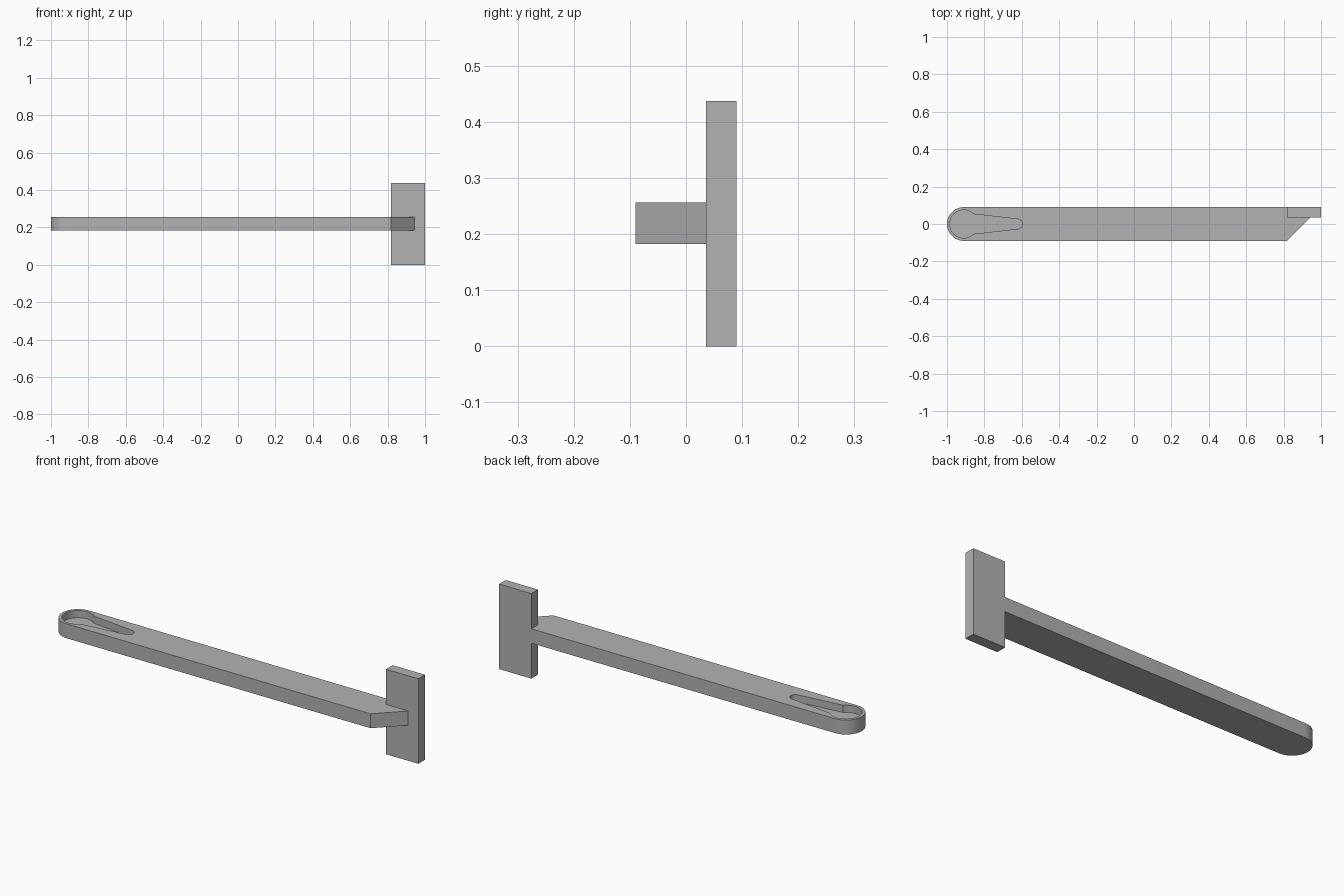
import bpy, bmesh
from math import cos, sin, radians

cube = bpy.data.objects.get("Cube")
if cube:
    bpy.data.objects.remove(cube)

grey = bpy.data.materials.new("mid grey")
grey.use_nodes = True
colour = (0.45, 0.45, 0.45, 1)
grey.diffuse_color = colour
grey.node_tree.nodes["Principled BSDF"].inputs["Base Color"].default_value = colour


def arc(cx, r, start, end, steps):
    """Points of an arc centred on the arm's long axis, angles in degrees."""
    angles = [radians(start + (end - start) * i / steps) for i in range(steps + 1)]
    return [(cx + r * cos(a), r * sin(a)) for a in angles]


def ring(bm, points, z):
    """Closed loop of vertices at height z."""
    return [bm.verts.new((x, y, z)) for x, y in points]


def walls(bm, lower, upper):
    for i in range(len(lower)):
        j = (i + 1) % len(lower)
        bm.faces.new((lower[i], lower[j], upper[j], upper[i]))


def loop_edges(bm, loop):
    return [bm.edges.get((v, loop[(i + 1) % len(loop)])) for i, v in enumerate(loop)]


def finish(bm, name):
    bmesh.ops.recalc_face_normals(bm, faces=bm.faces)
    mesh = bpy.data.meshes.new(name)
    bm.to_mesh(mesh)
    bm.free()
    mesh.materials.append(grey)
    obj = bpy.data.objects.new(name, mesh)
    bpy.context.collection.objects.link(obj)
    return obj


# Arm: rounded at one end, mitred against the plate at the other
BOTTOM, FLOOR, TOP = 0.182, 0.219, 0.256
HALF, END = 0.09, -0.91
PLATE_X, PLATE_Y = 0.817, 0.036
outline = arc(END, HALF, 90, 270, 32) + [
    (PLATE_X, -HALF), (0.943, PLATE_Y), (PLATE_X, PLATE_Y), (PLATE_X, HALF)]

# Keyhole pocket: large circle tapering to a small rounded tip
keyhole = arc(END, 0.075, 45, 315, 40) + arc(-0.622, 0.026, -85, 85, 16)

bm = bmesh.new()
low, high = ring(bm, outline, BOTTOM), ring(bm, outline, TOP)
floor, rim = ring(bm, keyhole, FLOOR), ring(bm, keyhole, TOP)
walls(bm, low, high)
walls(bm, floor, rim)
bm.faces.new(low)
bm.faces.new(floor)
bmesh.ops.triangle_fill(bm, use_beauty=True, use_dissolve=False, normal=(0, 0, 1),
                        edges=loop_edges(bm, high) + loop_edges(bm, rim))
arm = finish(bm, "arm")

bpy.ops.object.select_all(action='DESELECT')
arm.select_set(True)
bpy.context.view_layer.objects.active = arm
bpy.ops.object.shade_smooth_by_angle(angle=radians(30))

# Upright end plate
bm = bmesh.new()
corners = [(PLATE_X, PLATE_Y), (1, PLATE_Y), (1, HALF), (PLATE_X, HALF)]
low, high = ring(bm, corners, 0), ring(bm, corners, 0.437)
walls(bm, low, high)
bm.faces.new(low)
bm.faces.new(high)
finish(bm, "end_plate")
